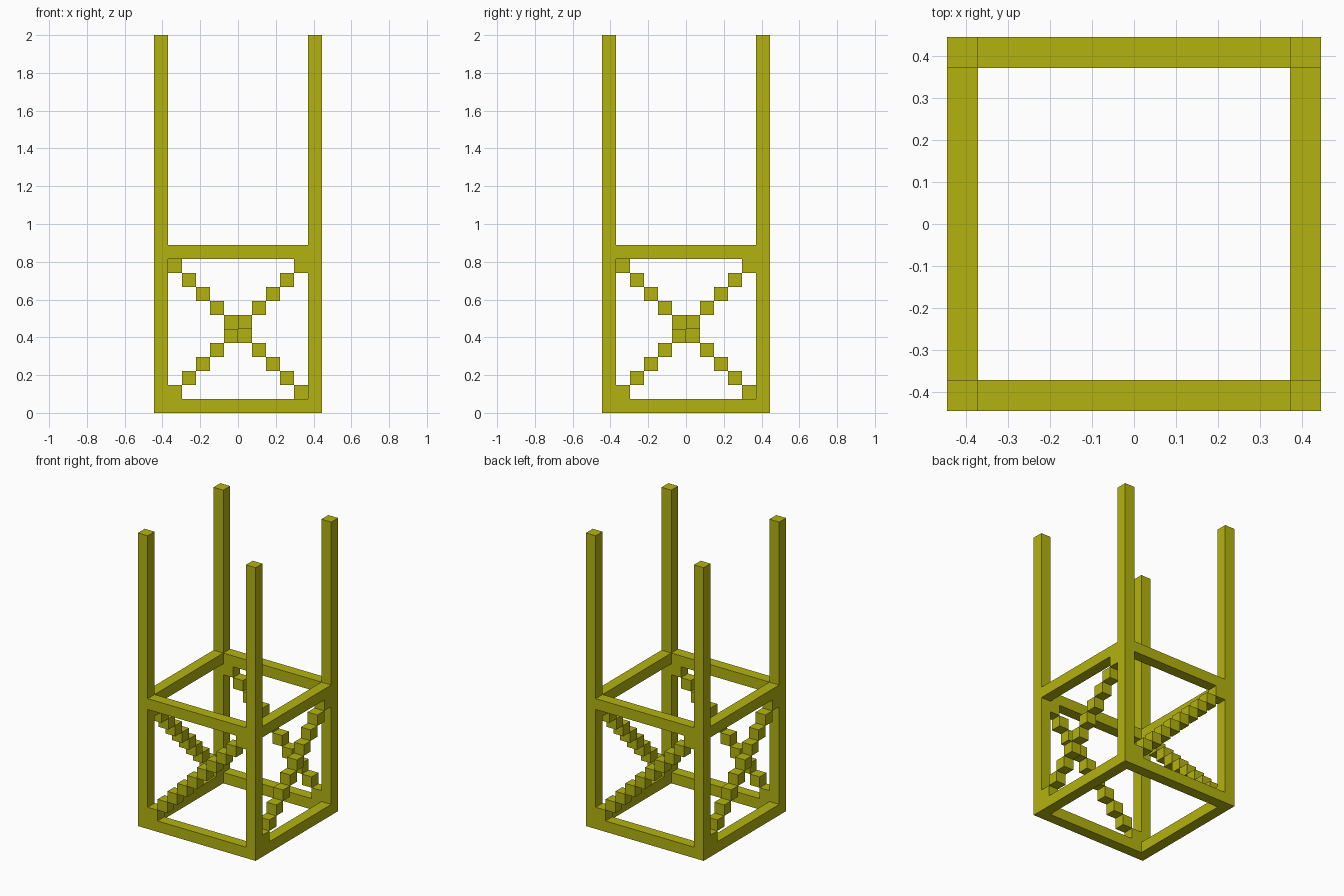
import bpy
import bmesh
from mathutils import Vector

cube = bpy.data.objects.get("Cube")
if cube:
    bpy.data.objects.remove(cube, do_unlink=True)

U = 2 / 27      # beam thickness, the building unit
N = 12          # frame width in units
TALL = 27       # post height in units

mat = bpy.data.materials.new("olive yellow")
mat.use_nodes = True
COLOUR = (0.45, 0.45, 0.005, 1)
mat.diffuse_color = COLOUR
mat.node_tree.nodes["Principled BSDF"].inputs["Base Color"].default_value = COLOUR


def turn(cells, times):
    """Rotate unit cells about the vertical axis by quarter turns."""
    for _ in range(times):
        cells = [(N - 1 - y, x, z) for x, y, z in cells]
    return cells


# One side of the frame; the other three are quarter turns of it
side = {
    "post": [(0, 0, k) for k in range(TALL)],
    "bottom_rail": [(i, 0, 0) for i in range(1, N - 1)],
    "top_rail": [(i, 0, N - 1) for i in range(1, N - 1)],
    "stepped_brace": [(i, 0, i) for i in range(1, N - 1)],
}
corners = ["front_right", "front_left", "back_left", "back_right"]
walls = ["front", "left", "back", "right"]
parts = {}
for t in range(4):
    for name, cells in side.items():
        place = corners[t] if name == "post" else walls[t]
        parts[f"{place}_{name}"] = turn(cells, t)
solid = {c for cells in parts.values() for c in cells}


def build(name, cells):
    """Skin the exposed sides of the cells and merge them into flat faces."""
    bm = bmesh.new()
    for c in cells:
        for axis in range(3):
            for sign in (-1, 1):
                n = Vector((0, 0, 0))
                n[axis] = sign
                if tuple(int(a + b) for a, b in zip(c, n)) in solid:
                    continue
                u = Vector((0, 0, 0))
                u[(axis + 1) % 3] = 0.5
                v = n.cross(u)
                mid = Vector(c) + Vector((0.5 - N / 2, 0.5 - N / 2, 0.5)) + n / 2
                bm.faces.new([bm.verts.new((mid + a * u + b * v) * U)
                              for a, b in ((-1, -1), (1, -1), (1, 1), (-1, 1))])
    bmesh.ops.remove_doubles(bm, verts=bm.verts, dist=U / 100)
    bmesh.ops.dissolve_limit(bm, angle_limit=0.01, verts=bm.verts, edges=bm.edges)
    mesh = bpy.data.meshes.new(name)
    bm.to_mesh(mesh)
    bm.free()
    mesh.materials.append(mat)
    bpy.context.collection.objects.link(bpy.data.objects.new(name, mesh))


for part_name, part_cells in parts.items():
    build(part_name, part_cells)
